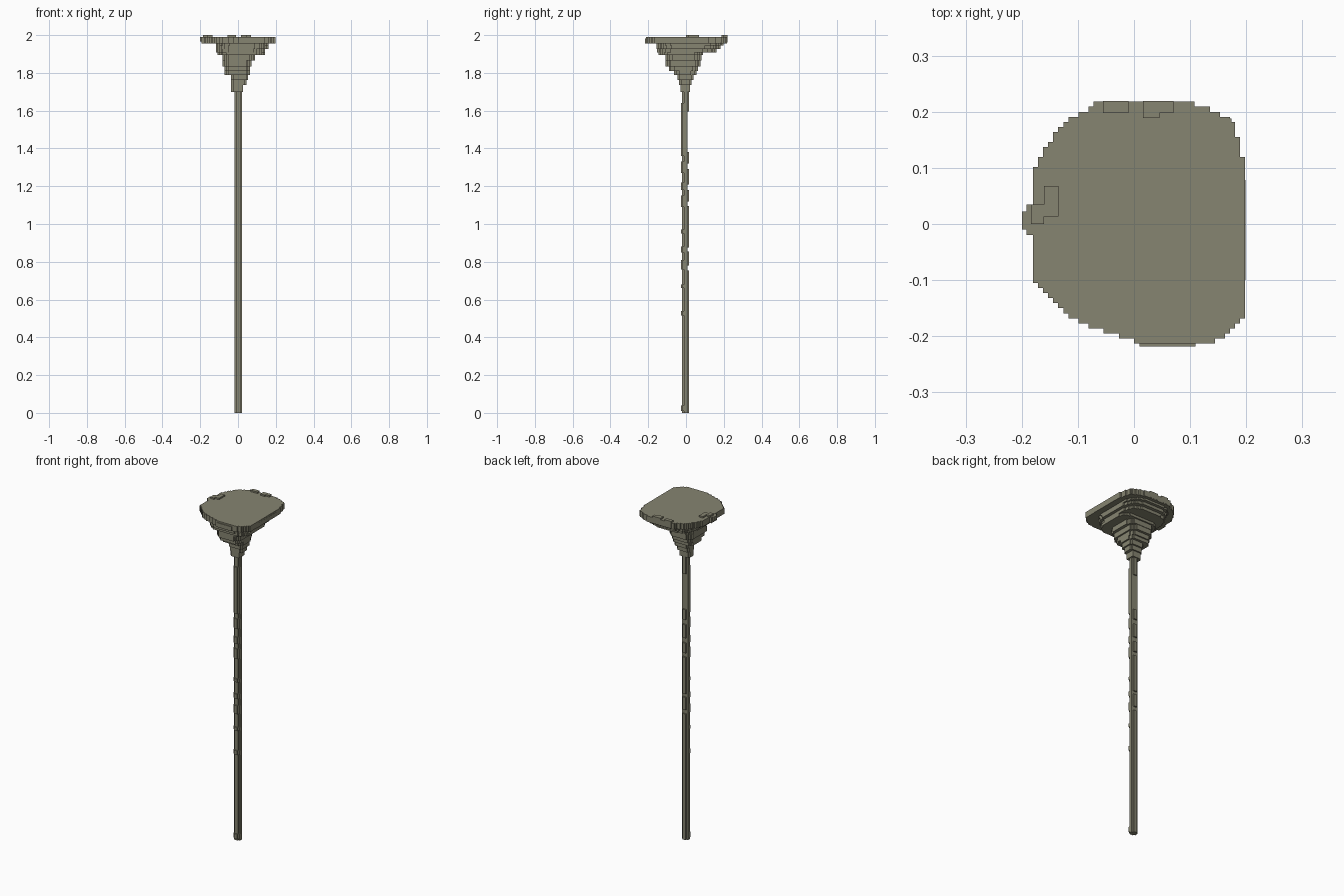
import bpy, bmesh, math

old = bpy.data.objects.get("Cube")
if old:
    bpy.data.objects.remove(old, do_unlink=True)

CELL = 0.009
stone = bpy.data.materials.new("olive grey stone")
stone.use_nodes = True
COLOUR = (0.24, 0.232, 0.165, 1)
stone.diffuse_color = COLOUR
bsdf = stone.node_tree.nodes["Principled BSDF"]
bsdf.inputs["Base Color"].default_value = COLOUR
bsdf.inputs["Roughness"].default_value = 0.9


def finish(name, bm):
    bmesh.ops.recalc_face_normals(bm, faces=bm.faces)
    mesh = bpy.data.meshes.new(name)
    bm.to_mesh(mesh)
    bm.free()
    mesh.materials.append(stone)
    ob = bpy.data.objects.new(name, mesh)
    bpy.context.collection.objects.link(ob)
    return ob


def prism(bm, outline, z0, z1):
    face = bm.faces.new([bm.verts.new((x, y, z0)) for x, y in outline])
    ext = bmesh.ops.extrude_face_region(bm, geom=[face], use_keep_orig=True)
    verts = [v for v in ext["geom"] if isinstance(v, bmesh.types.BMVert)]
    bmesh.ops.translate(bm, verts=verts, vec=(0, 0, z1 - z0))


def box(bm, x0, x1, y0, y1, z0, z1):
    prism(bm, [(x0, y0), (x1, y0), (x1, y1), (x0, y1)], z0, z1)


def stepped(points):
    """Turn a convex outline into a staircase outline on the cell grid."""
    ys = [p[1] for p in points]
    n = max(1, round((max(ys) - min(ys)) / CELL))
    h = (max(ys) - min(ys)) / n
    left, right = [], []
    for i in range(n):
        y0 = min(ys) + i * h
        y = y0 + h / 2
        hits = []
        for (ax, ay), (bx, by) in zip(points, points[1:] + points[:1]):
            if (ay > y) != (by > y):
                hits.append(ax + (bx - ax) * (y - ay) / (by - ay))
        lo = round(min(hits) / CELL) * CELL
        hi = round(max(hits) / CELL) * CELL
        for side, x in ((left, lo), (right, hi)):
            if side and side[-1][0] == x:
                side[-1] = (x, y0 + h)
            else:
                side += [(x, y0), (x, y0 + h)]
    return right + left[::-1]


def rounded(x0, x1, y0, y1, power):
    """Superellipse filling a rectangle."""
    pts = []
    for i in range(48):
        a = math.tau * (i + 0.5) / 48
        c, s = math.cos(a), math.sin(a)
        pts.append(((x0 + x1) / 2 + (x1 - x0) / 2 * math.copysign(abs(c) ** (2 / power), c),
                    (y0 + y1) / 2 + (y1 - y0) / 2 * math.copysign(abs(s) ** (2 / power), s)))
    return pts


# Flat cap slab
CAP = [(0.01, -0.213), (0.14, -0.213), (0.17, -0.195), (0.196, -0.165), (0.196, 0.11),
       (0.178, 0.18), (0.13, 0.21), (0.07, 0.218), (-0.06, 0.218), (-0.11, 0.19),
       (-0.145, 0.155), (-0.175, 0.11), (-0.181, 0.0), (-0.181, -0.095),
       (-0.15, -0.135), (-0.11, -0.168), (-0.06, -0.19)]
bm = bmesh.new()
prism(bm, stepped(CAP), 1.956, 1.991)
finish("cap_slab", bm)

# Small raised blocks and nubs along the rim
bm = bmesh.new()
for x0, x1, y0, y1, z0, z1 in [
        (-0.055, -0.01, 0.198, 0.219, 1.96, 2.0),
        (0.016, 0.07, 0.198, 0.219, 1.96, 2.0),
        (0.016, 0.045, 0.189, 0.198, 1.985, 2.0),
        (-0.184, -0.16, 0.0, 0.035, 1.96, 2.0),
        (-0.16, -0.135, 0.013, 0.068, 1.985, 2.0),
        (-0.2, -0.18, -0.01, 0.022, 1.965, 1.99),
        (-0.192, -0.18, -0.02, 0.035, 1.956, 1.99),
        (0.15, 0.174, 0.175, 0.188, 1.96, 1.99),
        (0.18, 0.199, -0.1, 0.078, 1.956, 1.982),
        (0.01, 0.11, -0.218, -0.2, 1.956, 1.982)]:
    box(bm, x0, x1, y0, y1, z0, z1)
finish("rim_blocks", bm)

# Stepped underside narrowing to the shaft: x0, x1, y0, y1, z0, z1, squareness
TIERS = [
    (-0.12, 0.165, -0.156, 0.2, 1.944, 1.957, 3.5),
    (-0.12, 0.162, -0.156, 0.182, 1.927, 1.944, 3.5),
    (-0.12, 0.145, -0.153, 0.162, 1.909, 1.927, 3.5),
    (-0.108, 0.145, -0.145, 0.09, 1.894, 1.909, 4),
    (-0.081, 0.09, -0.108, 0.081, 1.865, 1.894, 4),
    (-0.081, 0.072, -0.108, 0.078, 1.835, 1.865, 4),
    (-0.075, 0.063, -0.09, 0.063, 1.81, 1.835, 4),
    (-0.072, 0.06, -0.063, 0.055, 1.79, 1.81, 4),
    (-0.036, 0.054, -0.045, 0.04, 1.762, 1.79, 5),
    (-0.036, 0.042, -0.036, 0.03, 1.735, 1.762, 5),
    (-0.034, 0.03, -0.03, 0.022, 1.7, 1.735, 5)]
bm = bmesh.new()
for x0, x1, y0, y1, z0, z1, power in TIERS:
    prism(bm, stepped(rounded(x0, x1, y0, y1, power)), z0, z1)
finish("stepped_head", bm)

# Long shaft with notched corners; the front or back strip shifts along its height
FRONT = [(0.01, 0.04), (0.515, 0.54), (0.66, 0.68), (0.76, 0.81), (0.85, 0.88),
         (0.95, 0.97), (1.09, 1.15), (1.18, 1.22), (1.27, 1.33), (1.36, 1.64)]
BACK = [(0, 0.755), (0.78, 0.855), (0.875, 1.095), (1.12, 1.18),
        (1.21, 1.29), (1.32, 1.38), (1.595, 1.7)]
bm = bmesh.new()
box(bm, -0.018, 0.022, -0.011, 0.007, 0, 1.7)
box(bm, -0.009, 0.013, -0.02, 0.008, 0, 1.7)
finish("shaft_core", bm)
bm = bmesh.new()
for z0, z1 in FRONT:
    box(bm, -0.009, 0.013, -0.027, -0.015, z0, z1)
    box(bm, -0.018, 0.022, -0.018, -0.009, z0, z1)
finish("shaft_front_ridges", bm)
bm = bmesh.new()
for z0, z1 in BACK:
    box(bm, -0.009, 0.013, 0.005, 0.016, z0, z1)
finish("shaft_back_ridges", bm)
